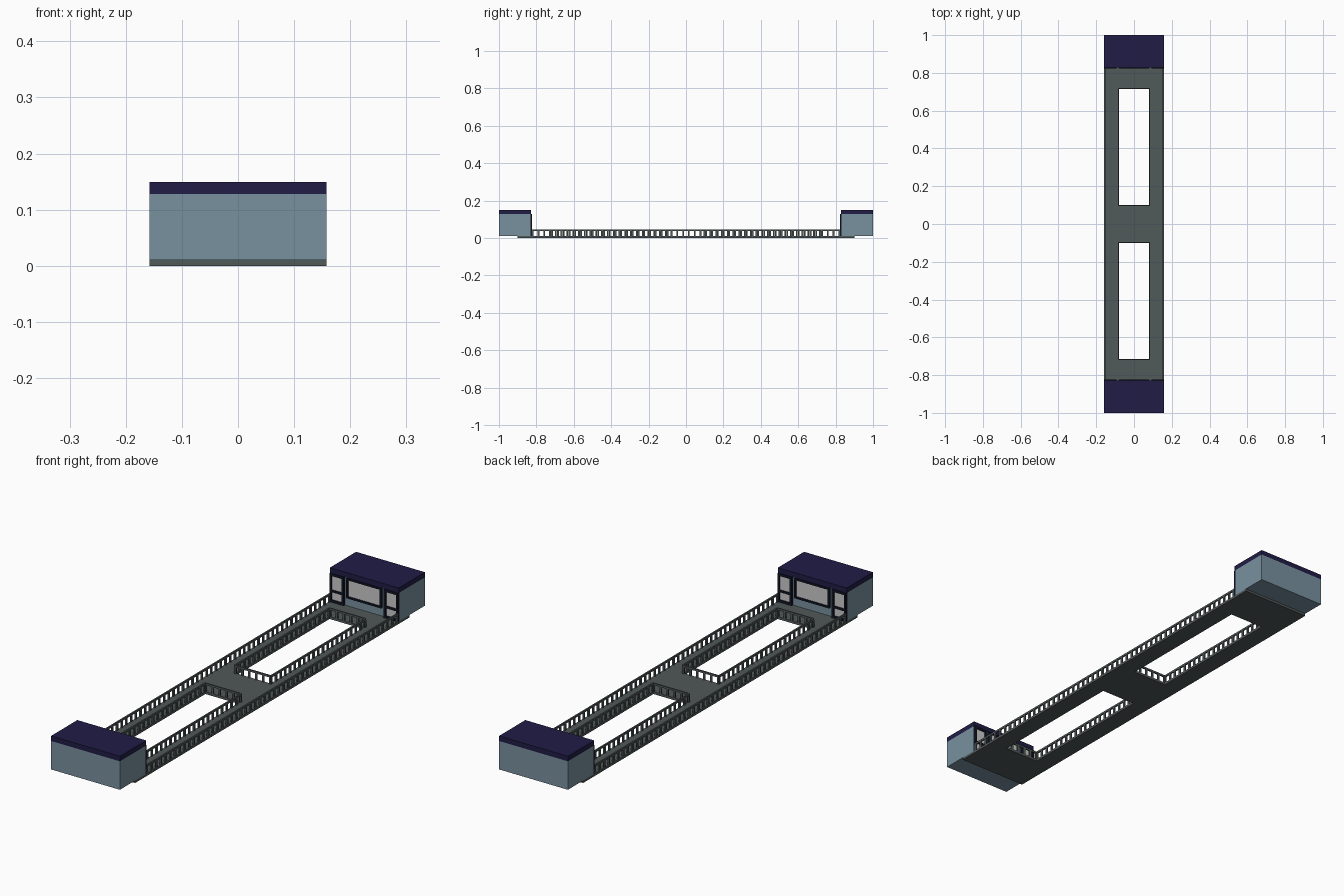
import bpy, bmesh
from mathutils import Matrix, Vector

if "Cube" in bpy.data.objects:
    bpy.data.objects.remove(bpy.data.objects["Cube"])

def material(name, rgb):
    m = bpy.data.materials.new(name)
    m.diffuse_color = (*rgb, 1)
    m.use_nodes = True
    m.node_tree.nodes["Principled BSDF"].inputs["Base Color"].default_value = m.diffuse_color
    return m

STONE = material("deck_grey", (0.083, 0.100, 0.100))
WALL = material("wall_blue_grey", (0.19, 0.285, 0.35))
ROOF = material("roof_navy", (0.0144, 0.0116, 0.061))
FRAME = material("frame_dark", (0.006, 0.009, 0.022))
GLASS = material("glass_grey", (0.62, 0.62, 0.62))

def box(bm, x0, x1, y0, y1, z0, z1):
    size = Vector((x1 - x0, y1 - y0, z1 - z0))
    mid = Vector((x0 + x1, y0 + y1, z0 + z1)) / 2
    mat = Matrix.Translation(mid) @ Matrix.Diagonal((*size, 1))
    bmesh.ops.create_cube(bm, size=1, matrix=mat)

def finish(bm, name, mat, mirror=(False, False)):
    me = bpy.data.meshes.new(name)
    bm.to_mesh(me)
    bm.free()
    me.materials.append(mat)
    ob = bpy.data.objects.new(name, me)
    bpy.context.collection.objects.link(ob)
    if any(mirror):
        mod = ob.modifiers.new("mirror", "MIRROR")
        mod.use_axis = (*mirror, False)
        mod.use_mirror_merge = False
    return ob

def boxes(name, mat, items, mirror=(False, True)):
    bm = bmesh.new()
    for it in items:
        box(bm, *it)
    return finish(bm, name, mat, mirror)

W, HX, H0, H1, Z = 0.158, 0.08, 0.10, 0.715, 0.01

# deck: one grid of faces with two openings, extruded to thickness
bm = bmesh.new()
xs, ys = [-W, -HX, HX, W], [-0.9, -H1, -H0, H0, H1, 0.9]
grid = [[bm.verts.new((x, y, 0)) for y in ys] for x in xs]
for i in range(3):
    for j in range(5):
        if i == 1 and j in (1, 3):
            continue
        bm.faces.new((grid[i][j], grid[i + 1][j], grid[i + 1][j + 1], grid[i][j + 1]))
ext = bmesh.ops.extrude_face_region(bm, geom=bm.faces[:])
bmesh.ops.translate(bm, vec=(0, 0, Z), verts=[v for v in ext["geom"] if isinstance(v, bmesh.types.BMVert)])
bmesh.ops.recalc_face_normals(bm, faces=bm.faces[:])
finish(bm, "deck", STONE)

# railings: top bar plus evenly spaced balusters
def railing(name, a, b, mirror):
    a, b = Vector(a), Vector(b)
    t, r = 0.003, 0.0045
    items = [(a.x - t, b.x + t, a.y - t, b.y + t, 0.037, 0.045)]
    n = round((b - a).length / 0.031)
    along_x = abs(b.x - a.x) > abs(b.y - a.y)
    rx, ry = (r, t) if along_x else (t, r)
    for i in range(n + 1):
        p = a.lerp(b, i / n)
        items.append((p.x - rx, p.x + rx, p.y - ry, p.y + ry, Z, 0.038))
    boxes(name, STONE, items, mirror)

railing("outer_railing", (W - 0.003, -0.82), (W - 0.003, 0.82), (True, False))
railing("opening_side_railing", (HX + 0.003, H0), (HX + 0.003, H1), (True, True))
railing("opening_inner_end_railing", (-HX, H0 - 0.003), (HX, H0 - 0.003), (False, True))
railing("opening_outer_end_railing", (-HX, H1 + 0.003), (HX, H1 + 0.003), (False, True))

# end pavilions
F = 0.832
boxes("pavilion_walls", WALL, [(-0.158, 0.158, F, 1, Z, 0.128)])
boxes("pavilion_roof", ROOF, [(-0.158, 0.158, 0.828, 1, 0.128, 0.149)])

# window and door frames on the inward facade
def frame(x0, x1, z0, z1, w=0.007):
    y0, y1 = 0.823, F
    return [(x0, x0 + w, y0, y1, z0, z1), (x1 - w, x1, y0, y1, z0, z1),
            (x0 + w, x1 - w, y0, y1, z0, z0 + w), (x0 + w, x1 - w, y0, y1, z1 - w, z1)]

boxes("window_frame", FRAME, frame(-0.08, 0.08, 0.045, 0.128))
boxes("window_glass", GLASS, [(-0.073, 0.073, 0.829, F, 0.052, 0.121)])
boxes("door_frame", FRAME, frame(0.092, 0.157, Z, 0.128, 0.009)
      + [(0.1, 0.15, 0.823, F, 0.052, 0.06)], (True, True))
boxes("door_glass", GLASS, [(0.101, 0.148, 0.829, F, 0.019, 0.119)], (True, True))
